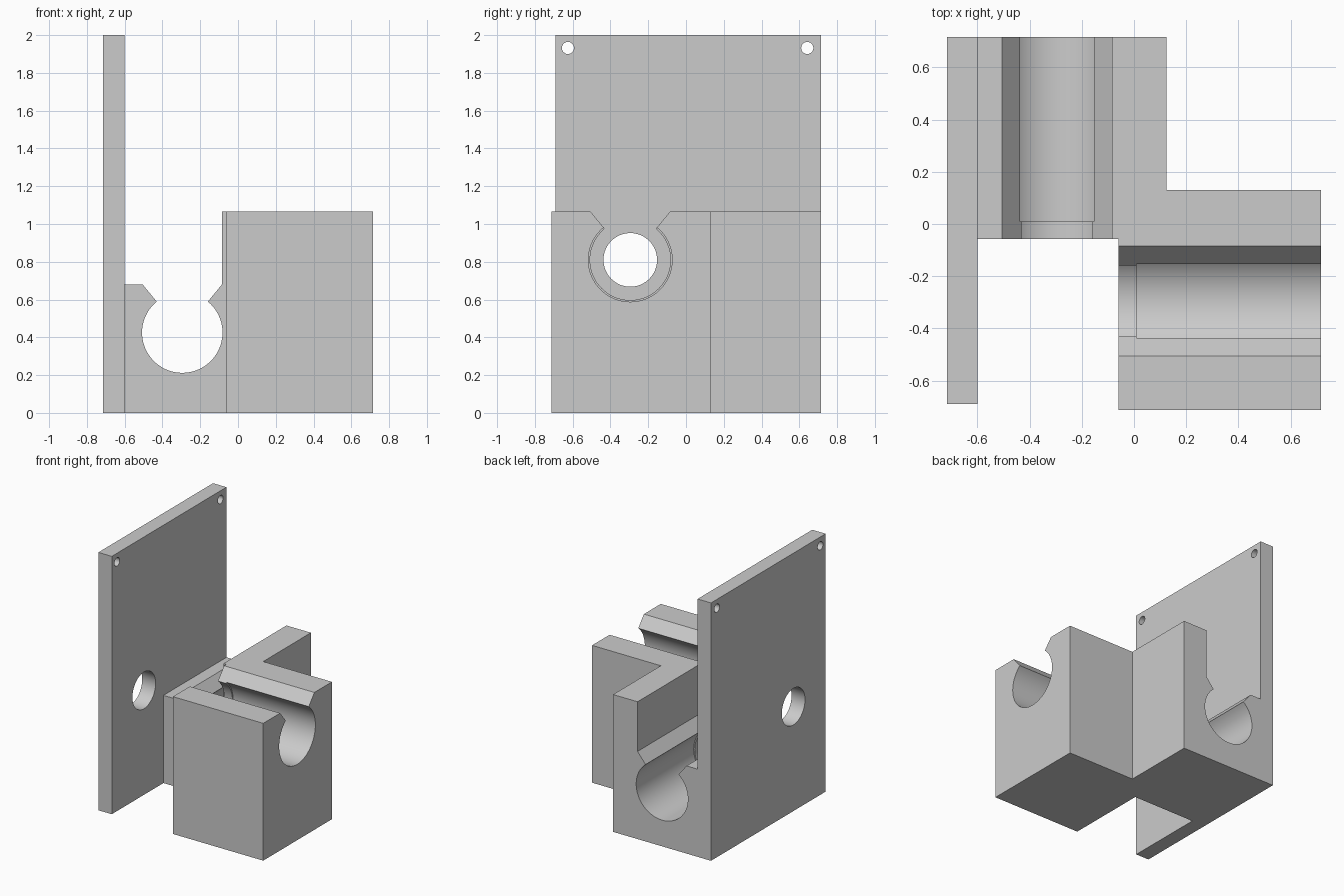
import bpy, bmesh, math
from mathutils import Vector

if "Cube" in bpy.data.objects:
    bpy.data.objects.remove(bpy.data.objects["Cube"])

grey = bpy.data.materials.new("light_grey")
grey.diffuse_color = (0.6, 0.6, 0.6, 1)
grey.use_nodes = True
grey.node_tree.nodes["Principled BSDF"].inputs["Base Color"].default_value = grey.diffuse_color

AXES = {"x": lambda u, v, w: (w, u, v),
        "y": lambda u, v, w: (u, w, v),
        "z": lambda u, v, w: (u, v, w)}


def prism(name, profile, axis, a, b):
    """Extrude a 2D profile along an axis from a to b."""
    place = AXES[axis]
    bm = bmesh.new()
    face = bm.faces.new([bm.verts.new(place(u, v, a)) for u, v in profile])
    out = bmesh.ops.extrude_face_region(bm, geom=[face])
    verts = [g for g in out["geom"] if isinstance(g, bmesh.types.BMVert)]
    bmesh.ops.translate(bm, verts=verts, vec=Vector(place(0, 0, b - a)))
    bmesh.ops.recalc_face_normals(bm, faces=bm.faces[:])
    mesh = bpy.data.meshes.new(name)
    bm.to_mesh(mesh)
    bm.free()
    mesh.materials.append(grey)
    obj = bpy.data.objects.new(name, mesh)
    bpy.context.collection.objects.link(obj)
    return obj


def rect(u0, u1, v0, v1):
    return [(u0, v0), (u1, v0), (u1, v1), (u0, v1)]


def circle(u, v, r, n=64):
    return [(u + r * math.cos(2 * math.pi * i / n),
             v + r * math.sin(2 * math.pi * i / n)) for i in range(n)]


def combine(obj, tool, operation):
    mod = obj.modifiers.new(operation.lower(), "BOOLEAN")
    mod.operation = operation
    mod.solver = "EXACT"
    mod.object = tool
    bpy.context.view_layer.objects.active = obj
    bpy.ops.object.modifier_apply(modifier=mod.name)
    bpy.data.objects.remove(tool)


def keyhole(u, v, r, left, top):
    """Round channel with a flared mouth, open upwards."""
    half = math.atan2(0.21, 0.255)
    start, sweep, n = math.pi / 2 + half, 2 * math.pi - 2 * half, 56
    arc = [(u + r * math.cos(start + sweep * i / n),
            v + r * math.sin(start + sweep * i / n)) for i in range(n + 1)]
    pts = arc + [(u + 0.21, v + 0.255), (u + 0.21, top), (left, top)]
    if left < u - 0.21:
        pts.append((left, v + 0.255))
    return pts + [(u - 0.21, v + 0.255)]


# Two joined rod holders
footprint = [(-0.65, -0.057), (-0.06, -0.057), (-0.06, -0.712), (0.715, -0.712),
             (0.715, 0.13), (0.125, 0.13), (0.125, 0.715), (-0.65, 0.715)]
bracket = prism("rod_holder_bracket", footprint, "z", 0, 1.065)

# Channels: lip-sized keyhole all through, then a wider bore behind the lip
C = -0.295
for axis, height, left in (("y", 0.425, -0.7), ("x", 0.81, C - 0.21)):
    # low holder stops short of the tall one in y; the tall one in x
    start = -0.3 if axis == "x" else -0.2
    combine(bracket, prism("channel_cutter", keyhole(C, height, 0.213, left, 1.3),
                           axis, start, 0.9), "DIFFERENCE")
    combine(bracket, prism("bore_cutter", circle(C, height, 0.222),
                           axis, 0.01, 0.9), "DIFFERENCE")

# Back plate with a rod hole and two screw holes
plate = prism("back_plate", rect(-0.69, 0.715, 0, 2), "x", -0.715, -0.6)
for y, z, r in ((C, 0.81, 0.142), (-0.625, 1.932, 0.032), (0.642, 1.932, 0.032)):
    combine(plate, prism("hole_cutter", circle(y, z, r), "x", -0.8, -0.5), "DIFFERENCE")
combine(bracket, plate, "UNION")

# Smooth bores, sharp edges
bpy.ops.object.select_all(action="DESELECT")
bracket.select_set(True)
bpy.context.view_layer.objects.active = bracket
bpy.ops.object.shade_smooth_by_angle(angle=math.radians(25))
